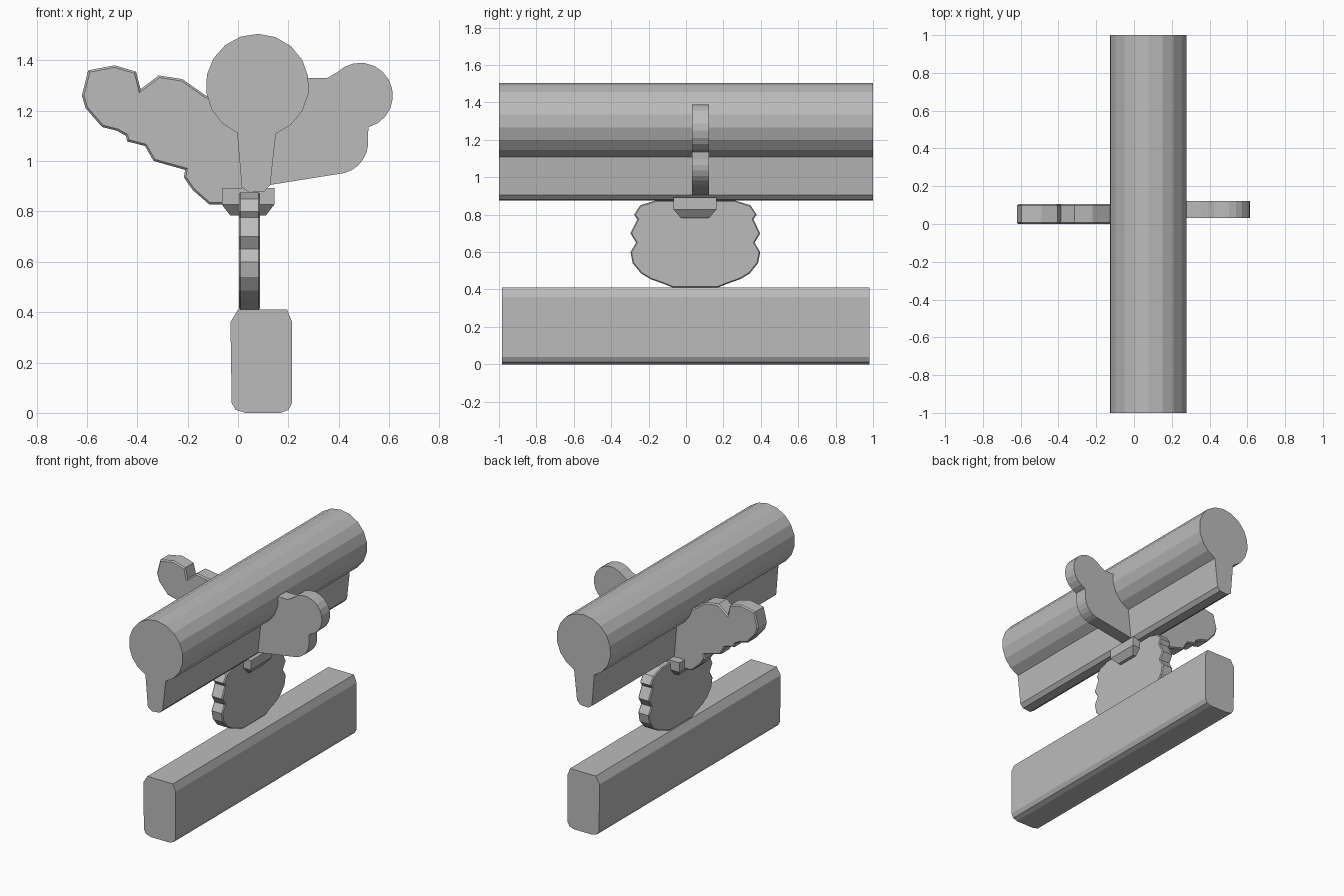
import bpy
import bmesh
from math import cos, sin, radians
from mathutils import Vector

default_cube = bpy.data.objects.get("Cube")
if default_cube:
    bpy.data.objects.remove(default_cube, do_unlink=True)


def make_material(name, colour):
    material = bpy.data.materials.new(name)
    material.use_nodes = True
    material.diffuse_color = colour
    shader = material.node_tree.nodes["Principled BSDF"]
    shader.inputs["Base Color"].default_value = colour
    return material


grey = make_material("plain grey", (0.5, 0.5, 0.5, 1))


def add_object(name, bm):
    """Turn a bmesh into a flat-shaded grey object."""
    bmesh.ops.recalc_face_normals(bm, faces=bm.faces[:])
    mesh = bpy.data.meshes.new(name)
    bm.to_mesh(mesh)
    bm.free()
    mesh.materials.append(grey)
    part = bpy.data.objects.new(name, mesh)
    bpy.context.scene.collection.objects.link(part)
    return part


def arc(centre_x, centre_z, radius, start, end, steps):
    """Outline points along a circular arc, angles in degrees."""
    points = []
    for i in range(steps + 1):
        angle = radians(start + (end - start) * i / steps)
        points.append((centre_x + radius * cos(angle),
                       centre_z + radius * sin(angle)))
    return points


def prism(name, outline, axis, near, far, edge_bevel=0):
    """Extrude an outline, given in hundredths of a unit, along X or Y."""
    bm = bmesh.new()
    corners = []
    for across, up in outline:
        if axis == "Y":
            position = Vector((across / 100, near, up / 100))
        else:
            position = Vector((near, across / 100, up / 100))
        corners.append(bm.verts.new(position))
    cap = bm.faces.new(corners)
    result = bmesh.ops.extrude_face_region(bm, geom=[cap], use_keep_orig=True)
    moved = [item for item in result["geom"]
             if isinstance(item, bmesh.types.BMVert)]
    depth = far - near
    offset = Vector((0, depth, 0)) if axis == "Y" else Vector((depth, 0, 0))
    bmesh.ops.translate(bm, verts=moved, vec=offset)
    if edge_bevel:
        # Soften only the rims of the two flat caps
        rims = {edge for face in bm.faces if len(face.verts) == len(outline)
                for edge in face.edges}
        bmesh.ops.bevel(bm, geom=list(rims), offset=edge_bevel, segments=1,
                        affect="EDGES", clamp_overlap=True)
    return add_object(name, bm)


# Long base bar with softened corners
base_outline = [(0, 41), (-3, 36), (-2.5, 4), (-1, 1.2), (3, 0),
                (17, 0), (20, 1.2), (21.5, 4), (21.5, 36), (19.5, 41)]
prism("base_bar", base_outline, "Y", -0.985, 0.98)

# Long round top bar with a tapered neck below
top_outline = arc(7.7, 130, 20.5, 247, -69, 16)
top_outline += [(12.8, 90.5), (10.5, 88), (4.5, 87.5), (1.5, 89.5)]
prism("top_bar", top_outline, "Y", -1, 1)

# Scalloped middle plate, mirrored about its own centre line
plate_centre = 5
plate_half = [(12, 41), (17, 43), (24, 45.5), (29, 48.5), (33.5, 54),
              (34.7, 60), (31.7, 65), (34.7, 70), (31, 77.5),
              (32.8, 80), (29.5, 85), (21.5, 87.5)]
plate_outline = [(plate_centre + y, z) for y, z in plate_half]
plate_outline += [(plate_centre - y, z) for y, z in reversed(plate_half)]
prism("scalloped_plate", plate_outline, "X", 0.003, 0.088, edge_bevel=0.006)

# Jagged wing on the right
jagged_outline = [
    (5, 120), (-12.8, 126), (-22, 132.5), (-31.5, 134), (-38.7, 128.5),
    (-40.5, 135.5), (-49, 138), (-59.5, 136), (-62, 126), (-60.5, 121),
    (-54, 113.5), (-48, 112), (-44.5, 110), (-44, 107.8), (-37, 106),
    (-33.5, 100), (-21, 96.5), (-21.5, 93.5), (-18, 88.5), (-11.5, 82.8),
    (-6, 82.8), (0, 84), (5, 90)]
prism("jagged_wing", jagged_outline, "Y", 0, 0.105, edge_bevel=0.008)

# Rounded wing on the left, built from two lobes
rounded_outline = [(8, 133), (35.5, 133)]
rounded_outline += arc(48.5, 126, 13, 135, -75, 12)
rounded_outline += arc(39, 107.5, 12.7, 10, -75, 6)
rounded_outline += [(12.5, 90.5), (8, 92)]
prism("rounded_wing", rounded_outline, "Y", 0.033, 0.122)

# Clamp block: a box whose lower half tapers inward
clamp = bmesh.new()
rings = []
for height, half_x, half_y in ((0.783, 0.07, 0.075), (0.827, 0.104, 0.115),
                               (0.892, 0.104, 0.115)):
    rings.append([clamp.verts.new((0.04 + sx * half_x, 0.048 + sy * half_y,
                                   height))
                  for sx, sy in ((-1, -1), (1, -1), (1, 1), (-1, 1))])
clamp.faces.new(rings[0])
clamp.faces.new(rings[-1])
for lower, upper in zip(rings, rings[1:]):
    for i in range(len(lower)):
        j = (i + 1) % len(lower)
        clamp.faces.new((lower[i], lower[j], upper[j], upper[i]))
add_object("clamp_block", clamp)
